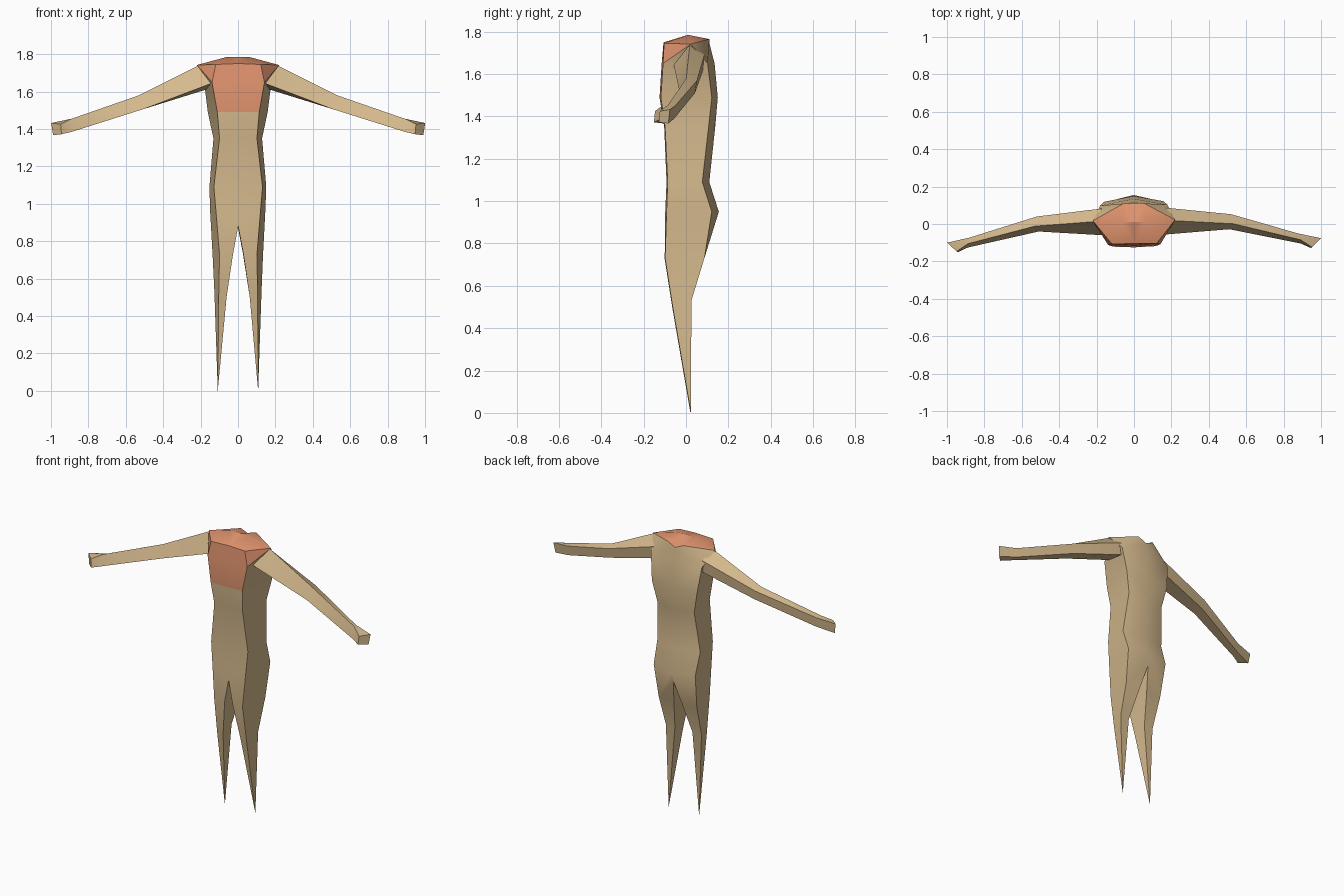
import bpy, bmesh, math

if "Cube" in bpy.data.objects:
    bpy.data.objects.remove(bpy.data.objects["Cube"])


def material(name, rgb):
    m = bpy.data.materials.new(name)
    m.diffuse_color = (*rgb, 1)
    m.use_nodes = True
    m.node_tree.nodes["Principled BSDF"].inputs["Base Color"].default_value = m.diffuse_color
    return m


tan = material("tan cloth", (0.67, 0.49, 0.27))
coral = material("coral cloth", (0.76, 0.30, 0.16))
TURN = 0.012  # slight turn of the whole figure


def finish(bm, name, mats):
    """Mirror a half mesh over x, then smooth it, keeping hard edges."""
    bmesh.ops.remove_doubles(bm, verts=bm.verts, dist=0.0005)
    bmesh.ops.recalc_face_normals(bm, faces=bm.faces)
    me = bpy.data.meshes.new(name)
    bm.to_mesh(me)
    bm.free()
    ob = bpy.data.objects.new(name, me)
    bpy.context.collection.objects.link(ob)
    for m in mats:
        me.materials.append(m)
    mod = ob.modifiers.new("mirror", 'MIRROR')
    mod.use_clip = True
    mod.merge_threshold = 0.001
    bpy.ops.object.select_all(action='DESELECT')
    ob.select_set(True)
    bpy.context.view_layer.objects.active = ob
    bpy.ops.object.modifier_apply(modifier=mod.name)
    bpy.ops.object.shade_smooth_by_angle(angle=math.radians(32))
    ob.rotation_euler.z = TURN
    return ob


# Body: half rings of front centre, front edge, back edge, back centre
bm = bmesh.new()


def V(*p):
    return bm.verts.new(p)


def F(*vs, mat=0):
    bm.faces.new(vs).material_index = mat


# z, front y, front edge (x, y), back edge (x, y), back y
torso = [
    (1.65, -0.115, 0.14, -0.110, 0.180, 0.100, 0.135),
    (1.49, -0.125, 0.112, -0.120, 0.160, 0.120, 0.150),
    (1.35, -0.103, 0.10, -0.100, 0.130, 0.105, 0.138),
    (1.09, -0.092, 0.13, -0.088, 0.152, 0.075, 0.110),
    (0.95, -0.098, 0.118, -0.093, 0.147, 0.120, 0.155),
]
rings = [[V(0, fy, z), V(fx, fey, z), V(bx, bey, z), V(0, by, z)]
         for z, fy, fx, fey, bx, bey, by in torso]
for i, (a, b) in enumerate(zip(rings, rings[1:])):
    for k in range(3):
        F(a[k], a[k + 1], b[k + 1], b[k], mat=int(i == 0 and k == 0))

# Legs: inner front, outer front, outer back, inner back, ending in a point
crotch_f, crotch_b = V(0, -0.098, 0.88), V(0, 0.13, 0.88)
hip = rings[-1]
thigh = [V(0.028, -0.098, 0.73), V(0.10, -0.10, 0.73),
         V(0.135, 0.085, 0.73), V(0.028, 0.085, 0.73)]
knee = [V(0.062, -0.064, 0.5), V(0.104, -0.064, 0.5),
        V(0.126, 0.024, 0.53), V(0.062, 0.024, 0.53)]
foot = V(0.108, 0.022, 0)
F(hip[0], hip[1], thigh[1], thigh[0], crotch_f)
F(hip[1], hip[2], thigh[2], thigh[1])
F(hip[2], hip[3], crotch_b, thigh[3], thigh[2])
F(crotch_f, thigh[0], thigh[3], crotch_b)
for k in range(4):
    n = (k + 1) % 4
    F(thigh[k], thigh[n], knee[n], knee[k])
    F(knee[k], knee[n], foot)

# Upper chest, shoulders and collar
fc, fe = V(0, -0.105, 1.75), V(0.12, -0.105, 1.745)
rc, re = V(0, 0.01, 1.785), V(0.06, 0.01, 1.785)
shoulder = V(0.22, 0.02, 1.742)
nape, nape_c = V(0.055, 0.11, 1.765), V(0, 0.112, 1.74)
c = rings[0]
F(c[0], c[1], fe, fc, mat=1)
F(c[1], shoulder, fe, mat=1)
F(fc, fe, re, rc, mat=1)
F(fe, shoulder, re, mat=1)
F(re, shoulder, nape, mat=1)
F(rc, re, nape, nape_c, mat=1)
F(nape, shoulder, c[2])
F(nape_c, nape, c[2], c[3])
F(c[1], c[2], shoulder)
finish(bm, "body", [tan, coral])

# Arms: rings of top front, top back, bottom back, bottom front
bm = bmesh.new()
arm = [
    [(0.215, 0.015, 1.738), (0.17, 0.085, 1.69), (0.14, 0.08, 1.62), (0.14, -0.06, 1.645)],
    [(0.53, -0.005, 1.58), (0.52, 0.046, 1.57), (0.51, 0.036, 1.51), (0.51, -0.034, 1.505)],
    [(0.89, -0.095, 1.455), (0.88, -0.062, 1.45), (0.88, -0.066, 1.39), (0.89, -0.115, 1.385)],
    [(0.95, -0.135, 1.425), (1.0, -0.088, 1.432), (0.99, -0.095, 1.367), (0.945, -0.14, 1.372)],
]
ar = [[V(*p) for p in ring] for ring in arm]
for a, b in zip(ar, ar[1:]):
    for k in range(4):
        n = (k + 1) % 4
        F(a[k], a[n], b[n], b[k])
F(*ar[0])
F(*ar[-1])
finish(bm, "arms", [tan])
